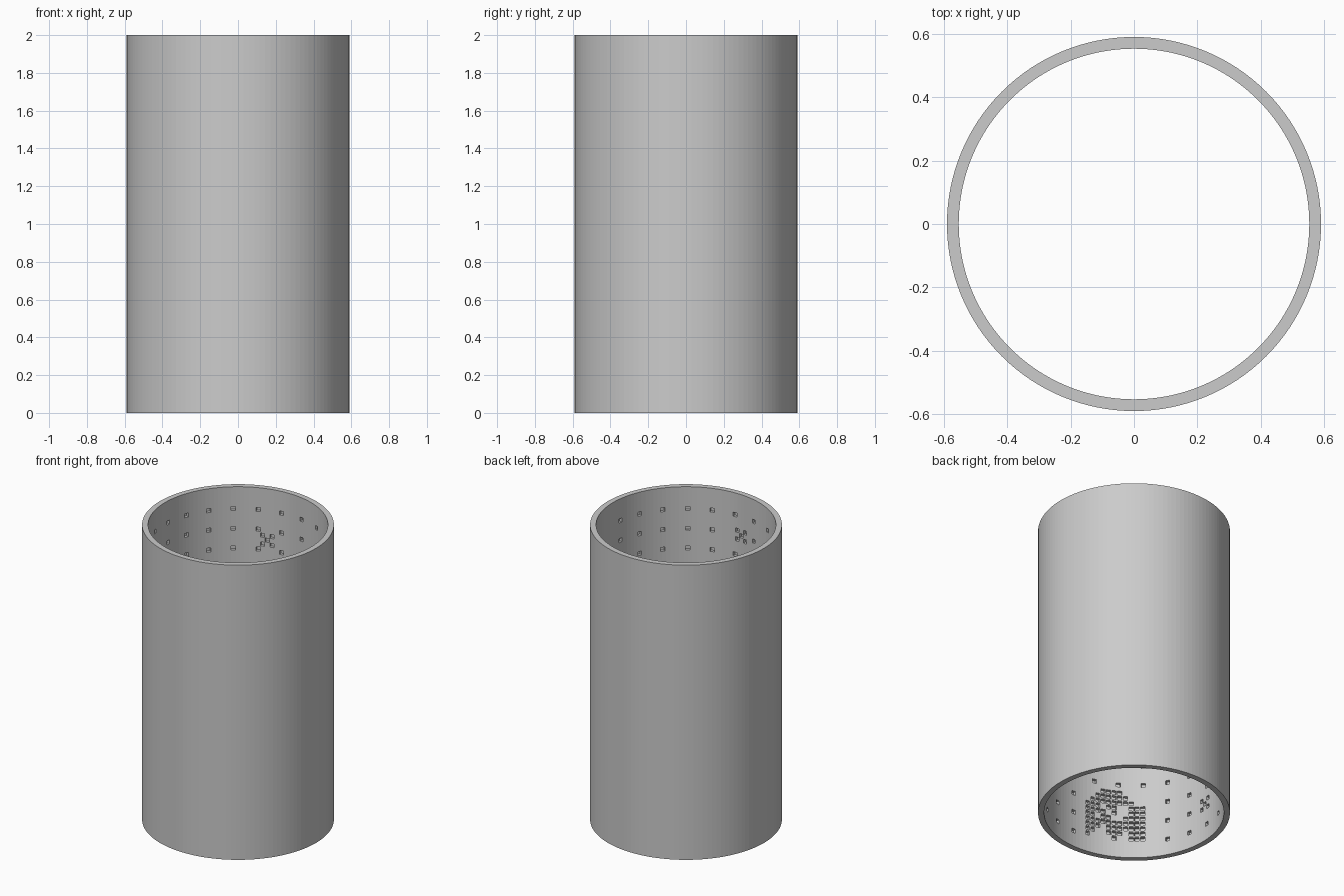
import bpy, bmesh, math
from mathutils import Matrix

cube = bpy.data.objects.get("Cube")
if cube:
    bpy.data.objects.remove(cube, do_unlink=True)

OUTER, INNER, HEIGHT, SIDES = 0.59, 0.553, 2.0, 128
PIT, DEPTH = 0.027, 0.02

grey = bpy.data.materials.new("plain grey")
grey.use_nodes = True
grey.diffuse_color = (0.6, 0.6, 0.6, 1)
grey.node_tree.nodes["Principled BSDF"].inputs["Base Color"].default_value = (0.6, 0.6, 0.6, 1)


def make_object(name, bm):
    bmesh.ops.recalc_face_normals(bm, faces=bm.faces)
    mesh = bpy.data.meshes.new(name)
    bm.to_mesh(mesh)
    bm.free()
    mesh.materials.append(grey)
    obj = bpy.data.objects.new(name, mesh)
    bpy.context.collection.objects.link(obj)
    return obj


# Open tube: a rectangular wall section swept around z
bm = bmesh.new()
section = [(INNER, 0), (OUTER, 0), (OUTER, HEIGHT), (INNER, HEIGHT)]
rings = []
for i in range(SIDES):
    a = math.tau * i / SIDES
    rings.append([bm.verts.new((r * math.cos(a), r * math.sin(a), z)) for r, z in section])
for i in range(SIDES):
    here, there = rings[i], rings[(i + 1) % SIDES]
    for j in range(4):
        k = (j + 1) % 4
        bm.faces.new((here[j], there[j], there[k], here[k]))
tube = make_object("tube_wall", bm)

# Pit positions as (angle in degrees, height)
pits = []

# Regular grid, leaving room for the dot panel
for angle in range(32, 353, 16):
    for row in range(14):
        z = 0.11 + 0.134 * row
        if not (220 < angle < 265 and z < 0.5):
            pits.append((angle, z))

# Small crosses of five pits
for angle, z in [(106, 1.65), (267, 1.72), (178, 0.26)]:
    pits = [p for p in pits if abs(p[0] - angle) > 6 or abs(p[1] - z) > 0.05]
    pits.append((angle, z))
    pits += [(angle + 3.1 * a, z + 0.03 * b) for a in (-1, 1) for b in (-1, 1)]

# Panel of closely packed pits
panel = [
    "...####....",
    "..######...",
    ".########..",
    "###.##..###",
    "####.#..###",
    "##.##..####",
    "###########",
    "###.#######",
    "##..###.###",
    "#....#..###",
]
for row, line in enumerate(panel):
    for col, mark in enumerate(line):
        if mark == "#":
            pits.append((261 - 3.65 * col, 0.455 - 0.036 * row))

# One cutter mesh holding all the pits
bm = bmesh.new()
for angle, z in pits:
    place = (Matrix.Rotation(math.radians(angle), 4, "Z")
             @ Matrix.Translation((INNER, 0, z))
             @ Matrix.Diagonal((2 * DEPTH, PIT, PIT, 1)))
    bmesh.ops.create_cube(bm, size=1, matrix=place)
cutter = make_object("pit_cutter", bm)
cutter.hide_render = True

# Cut the pits into the inside of the wall
cut = tube.modifiers.new("pits", "BOOLEAN")
cut.operation = "DIFFERENCE"
cut.solver = "EXACT"
cut.object = cutter
bpy.context.view_layer.objects.active = tube
tube.select_set(True)
bpy.ops.object.modifier_apply(modifier=cut.name)
bpy.data.objects.remove(cutter, do_unlink=True)
